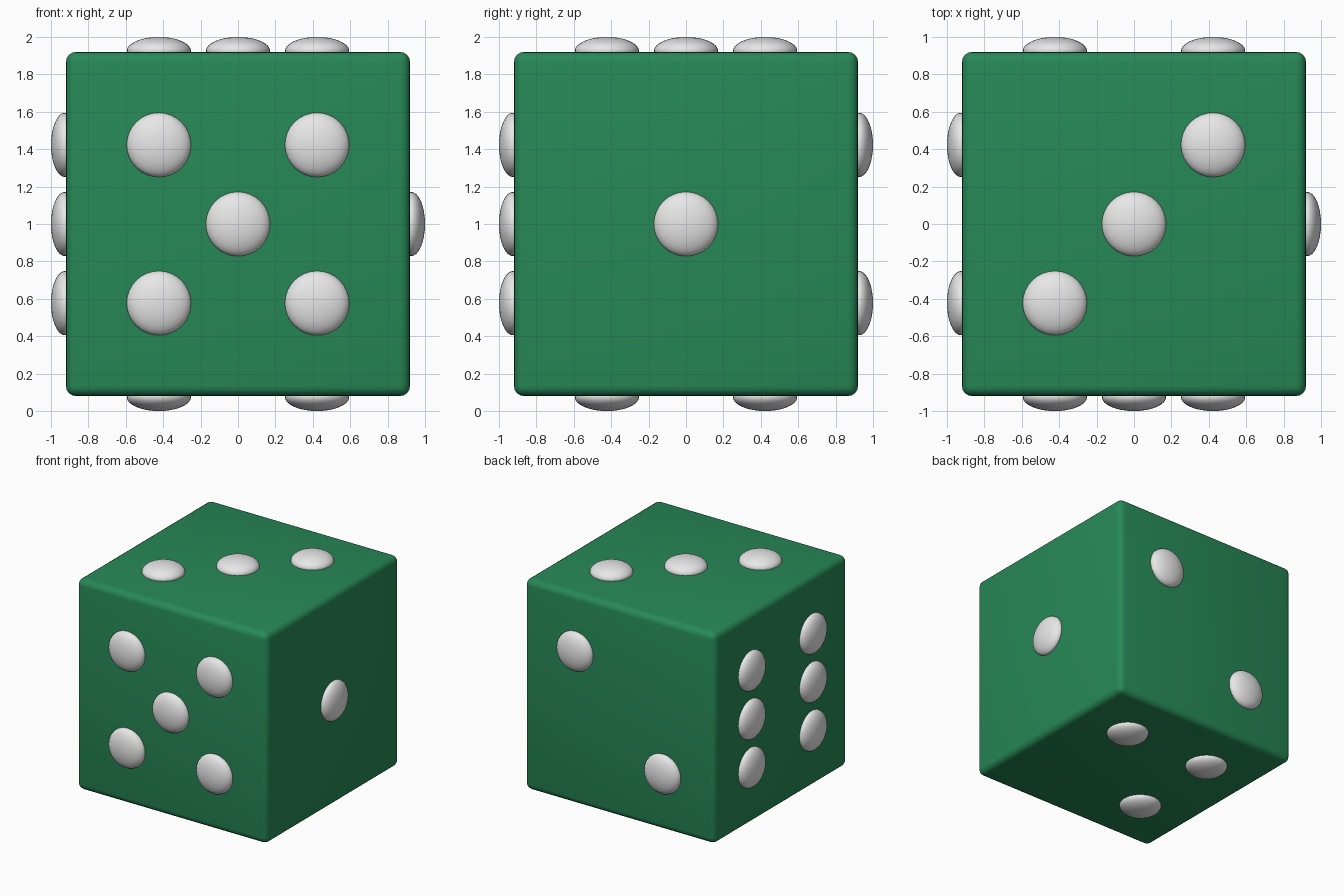
import bpy
import math
from mathutils import Vector

if "Cube" in bpy.data.objects:
    bpy.data.objects.remove(bpy.data.objects["Cube"])

HALF = 0.92     # half width of the cube body
STEP = 0.423    # pip spacing from a face centre
PIP_R = 0.172   # pip radius
PIP_H = 0.075   # pip height
CENTRE = Vector((0, 0, 1))


def material(name, rgb):
    m = bpy.data.materials.new(name)
    m.diffuse_color = (*rgb, 1)
    m.use_nodes = True
    m.node_tree.nodes["Principled BSDF"].inputs["Base Color"].default_value = m.diffuse_color
    return m


green = material("green", (0.02, 0.25, 0.095))
white = material("off_white", (0.8, 0.8, 0.8))

# Rounded cube body
bpy.ops.mesh.primitive_cube_add(size=2 * HALF, location=CENTRE)
body = bpy.context.object
body.name = "cube_body"
body.data.materials.append(green)
bevel = body.modifiers.new("rounded_edges", 'BEVEL')
bevel.width = 0.055
bevel.segments = 4
bpy.ops.object.modifier_apply(modifier=bevel.name)
bpy.ops.object.shade_smooth_by_angle(angle=math.radians(40))

# Pips: face name -> (normal, first axis, second axis, grid positions)
X, Y, Z = Vector((1, 0, 0)), Vector((0, 1, 0)), Vector((0, 0, 1))
faces = {
    "right": (X, Y, Z, [(0, 0)]),
    "back": (Y, X, Z, [(1, 1), (-1, -1)]),
    "top": (Z, X, Y, [(-1, -1), (0, 0), (1, 1)]),
    "bottom": (-Z, X, Y, [(1, 1), (-1, 1), (-1, -1)]),
    "front": (-Y, X, Z, [(-1, -1), (-1, 1), (0, 0), (1, -1), (1, 1)]),
    "left": (-X, Y, Z, [(a, b) for a in (-1, 1) for b in (-1, 0, 1)]),
}

for name, (normal, u, v, spots) in faces.items():
    for i, (a, b) in enumerate(spots, 1):
        # Flattened sphere sitting half sunk in the face
        pos = CENTRE + normal * (1 - PIP_H) + u * a * STEP + v * b * STEP
        bpy.ops.mesh.primitive_uv_sphere_add(segments=32, ring_count=16, radius=1, location=pos)
        pip = bpy.context.object
        pip.name = f"{name}_pip_{i}"
        pip.scale = (PIP_R, PIP_R, PIP_H)
        pip.rotation_euler = normal.to_track_quat('Z', 'Y').to_euler()
        pip.data.materials.append(white)
        bpy.ops.object.shade_smooth()
